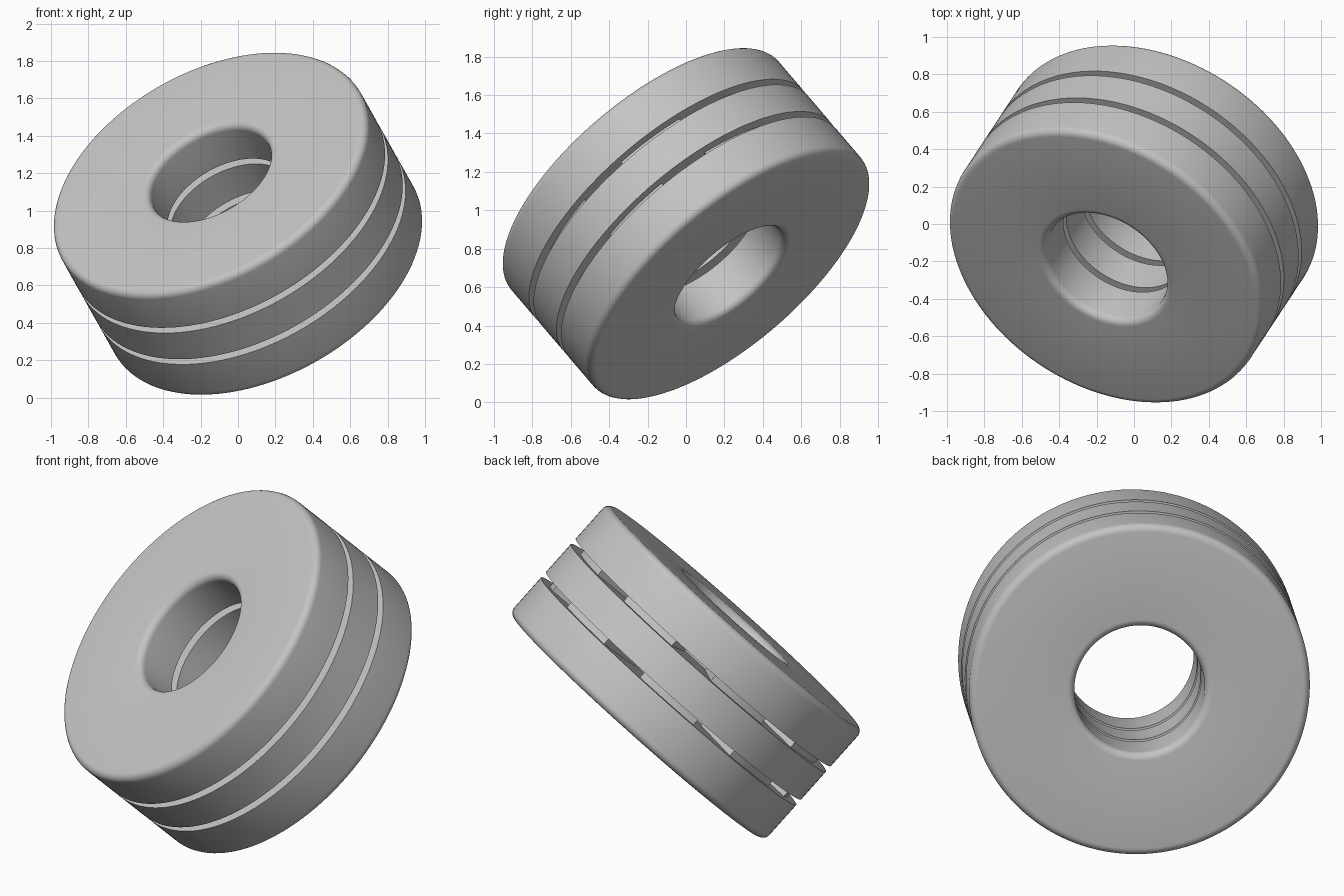
import bpy, bmesh, math
from mathutils import Matrix, Vector

cube = bpy.data.objects.get("Cube")
if cube:
    bpy.data.objects.remove(cube, do_unlink=True)

# Single grey material
grey = bpy.data.materials.new("plain_grey")
grey.use_nodes = True
colour = (0.55, 0.55, 0.55, 1)
grey.diffuse_color = colour
grey.node_tree.nodes["Principled BSDF"].inputs["Base Color"].default_value = colour

R, BORE, FILLET = 0.915, 0.35, 0.04
OUTER_T, MIDDLE_T, GAP = 0.255, 0.2, 0.04
SEGMENTS = 128

# Tilted frame shared by every part: local z is the stack axis
axis = Vector((-0.394, -0.598, 0.70)).normalized()
side = Vector((-0.61, 0.61, 0.5))
side = (side - side.dot(axis) * axis).normalized()
frame = Matrix((side, axis.cross(side), axis)).transposed().to_4x4()
frame.translation = (0, 0, 0.93)


def lathe(name, profile, start=0, sweep=math.tau, steps=SEGMENTS):
    """Revolve a closed (radius, z) profile around local z."""
    bm = bmesh.new()
    full = sweep > 6.28
    turn = Matrix.Rotation(start, 3, 'Z')
    verts = [bm.verts.new(turn @ Vector((r, 0, z))) for r, z in profile]
    edges = [bm.edges.new((v, verts[i - 1])) for i, v in enumerate(verts)]
    ends = bmesh.ops.spin(bm, geom=edges, axis=(0, 0, 1), cent=(0, 0, 0),
                          angle=sweep, steps=steps)["geom_last"]
    if full:
        bmesh.ops.remove_doubles(bm, verts=bm.verts, dist=1e-5)
    else:
        bm.faces.new(verts)
        bmesh.ops.edgeloop_fill(bm, edges=[e for e in ends if isinstance(e, bmesh.types.BMEdge)])
    bmesh.ops.recalc_face_normals(bm, faces=bm.faces)
    mesh = bpy.data.meshes.new(name)
    bm.to_mesh(mesh)
    bm.free()
    mesh.materials.append(grey)
    obj = bpy.data.objects.new(name, mesh)
    bpy.context.collection.objects.link(obj)
    obj.matrix_world = frame
    bpy.ops.object.select_all(action='DESELECT')
    obj.select_set(True)
    bpy.context.view_layer.objects.active = obj
    bpy.ops.object.shade_smooth_by_angle(angle=math.radians(30))
    return obj


def fillet(radius, z, first):
    """Quarter-round corner points starting at the given angle."""
    angles = [first + i * math.pi / 12 for i in range(7)]
    return [(radius + FILLET * math.cos(a), z + FILLET * math.sin(a)) for a in angles]


# Outer discs, rounded on their outward faces only
inner_z = MIDDLE_T / 2 + GAP
outer_z = inner_z + OUTER_T
rounded = [(BORE, inner_z), (R, inner_z)]
rounded += fillet(R - FILLET, outer_z - FILLET, 0)
rounded += fillet(BORE + FILLET, outer_z - FILLET, math.pi / 2)
lathe("upper_disc", rounded)
lathe("lower_disc", [(r, -z) for r, z in rounded])

# Sharp-edged middle disc
h = MIDDLE_T / 2
lathe("middle_disc", [(BORE, -h), (R, -h), (R, h), (BORE, h)])

# Wedge spacers inside both gaps, staggered
for label, low, offset in (("upper", h, 19), ("lower", -h - GAP, -1)):
    box = [(0.45, low), (0.85, low), (0.85, low + GAP), (0.45, low + GAP)]
    for i in range(8):
        start = math.radians(offset + 45 * i - 13)
        lathe(f"{label}_spacer_{i + 1}", box, start, math.radians(26), 8)
